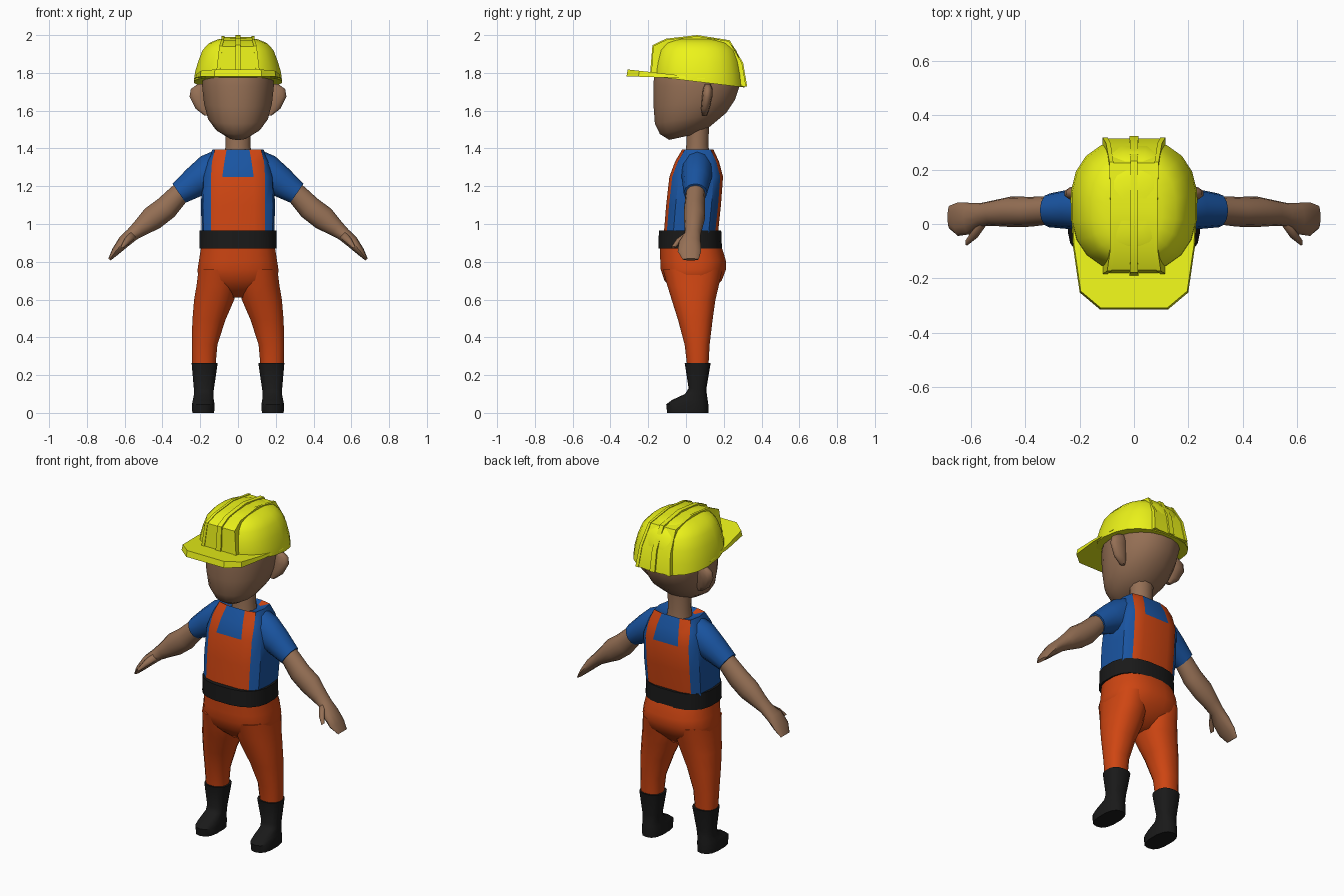
import bpy, bmesh
from math import cos, sin, pi, radians, hypot


def mat(name, rgb):
    m = bpy.data.materials.new(name)
    m.diffuse_color = (*rgb, 1)
    return m


SKIN = mat("skin", (0.30, 0.16, 0.09))
ORANGE = mat("orange", (0.62, 0.06, 0.006))
BLUE = mat("blue", (0.01, 0.09, 0.36))
BLACK = mat("black", (0.01, 0.01, 0.01))
YELLOW = mat("yellow", (0.84, 0.90, 0.01))


def skin_rings(name, rings, mats, angle=40, pick=None):
    """Bridge equal-length point rings, cap both ends; pick(i, j) chooses the material."""
    bm = bmesh.new()
    rows = [[bm.verts.new(p) for p in r] for r in rings]
    n = len(rows[0])
    for i in range(len(rows) - 1):
        for j in range(n):
            k = (j + 1) % n
            f = bm.faces.new((rows[i][j], rows[i][k], rows[i + 1][k], rows[i + 1][j]))
            f.material_index = pick(i, j) if pick else 0
    bm.faces.new(rows[0])
    bm.faces.new(rows[-1])
    bmesh.ops.recalc_face_normals(bm, faces=bm.faces)
    me = bpy.data.meshes.new(name)
    bm.to_mesh(me)
    bm.free()
    for m in mats:
        me.materials.append(m)
    o = bpy.data.objects.new(name, me)
    bpy.context.collection.objects.link(o)
    bpy.ops.object.select_all(action='DESELECT')
    o.select_set(True)
    bpy.context.view_layer.objects.active = o
    bpy.ops.object.shade_smooth_by_angle(angle=radians(angle))
    return o


def loft(name, specs, m, n=16, power=2.0, s=1, angle=40):
    """Rings (z, x0, x1, y0, y1[, slope]) stacked in z; slope tilts a ring along y."""
    def sup(v):
        return (1 if v >= 0 else -1) * abs(v) ** (2 / power)
    rings = []
    for z, x0, x1, y0, y1, *sl in specs:
        ring = []
        for j in range(n):
            a = 2 * pi * (j + 0.5) / n
            dy = sup(sin(a)) * (y1 - y0) / 2
            ring.append((s * ((x0 + x1) / 2 + sup(cos(a)) * (x1 - x0) / 2),
                         (y0 + y1) / 2 + dy, z + (sl[0] if sl else 0) * dy))
        rings.append(ring)
    return skin_rings(name, rings, [m], angle)


def tube(name, pts, m, s=1, n=12):
    """Limb through (x, y, z, radius across, radius in y)."""
    rings = []
    for i, (x, y, z, r, ry) in enumerate(pts):
        a, b = pts[max(i - 1, 0)], pts[min(i + 1, len(pts) - 1)]
        tx, tz = b[0] - a[0], b[2] - a[2]
        d = hypot(tx, tz)
        rings.append([(s * (x - tz / d * r * cos(2 * pi * j / n)), y + ry * sin(2 * pi * j / n),
                       z + tx / d * r * cos(2 * pi * j / n)) for j in range(n)])
    return skin_rings(name, rings, [m], 50)


# Head and neck
loft("head", [(1.465, -.055, .055, -.09, .09, .22), (1.505, -.12, .12, -.14, .15, .2),
              (1.56, -.16, .16, -.167, .215, .15), (1.64, -.182, .182, -.174, .262, .08),
              (1.73, -.192, .192, -.176, .286), (1.85, -.185, .185, -.165, .275),
              (1.93, -.12, .12, -.1, .2)], SKIN, 20, 2.15, angle=60)
loft("neck", [(1.35, -.075, .075, -.01, .13), (1.42, -.068, .068, 0, .12),
              (1.53, -.07, .07, 0, .125)], SKIN, 12)

# Torso: shirt with bib and straps picked out by column
def torso_ring(z, hx, yf, yb, xi, xo):
    half = [(0, yf), (xi, yf), (xo, yf + .015), (hx * .95, yf + .05), (hx, (yf + yb) / 2),
            (hx * .95, yb - .05), (xo, yb - .015), (xi, yb), (0, yb)]
    return [(x, y, z) for x, y in half] + [(-x, y, z) for x, y in half[-2:0:-1]]


def torso_mat(i, j):
    k = min(j, 15 - j)
    return 1 if k in (1, 6) or (k in (0, 7) and i < 2) else 0


skin_rings("shirt_and_bib", [torso_ring(*r) for r in [
    (.94, .192, -.118, .168, .085, .142), (1.10, .196, -.105, .185, .085, .143),
    (1.25, .190, -.088, .196, .083, .143), (1.33, .168, -.058, .175, .072, .138),
    (1.395, .135, -.02, .145, .06, .122), (1.375, .082, .005, .125, .05, .07)]],
    [BLUE, ORANGE], 40, torso_mat)

# Belt and hips
loft("belt", [(.87, -.207, .207, -.148, .192), (.965, -.205, .205, -.145, .188)], BLACK, 20, 2.6)
loft("trouser_seat", [(.61, -.05, .05, -.02, .10), (.66, -.15, .15, -.08, .15),
                      (.70, -.213, .213, -.115, .19), (.76, -.216, .216, -.136, .214),
                      (.81, -.208, .208, -.138, .212), (.88, -.197, .197, -.14, .19)],
     ORANGE, 20, 2.5, angle=60)

# Raised helmet band: a strip running front to back over the dome
BAND = [(-.180, 1.80, .112), (-.170, 1.94, .096), (-.10, 1.973, .086), (.06, 1.990, .084),
        (.225, 1.965, .088), (.293, 1.85, .10), (.314, 1.728, .112)]


def band(name, f0, f1, grow):
    rings = []
    for y, z, w in BAND:
        dy, dz = y - .06, z - 1.75
        d = hypot(dy, dz)
        o, i = 1 + grow / d, 1 - .05 / d
        rings.append([(w * f0, .06 + dy * o, 1.75 + dz * o), (w * f1, .06 + dy * o, 1.75 + dz * o),
                      (w * f1, .06 + dy * i, 1.75 + dz * i), (w * f0, .06 + dy * i, 1.75 + dz * i)])
    skin_rings(name, rings, [YELLOW], 30)


# Helmet
loft("helmet_dome", [(1.752, -.235, .235, -.175, .312, -.12), (1.80, -.23, .23, -.174, .305, -.07),
                     (1.86, -.213, .213, -.166, .29), (1.92, -.19, .19, -.15, .268),
                     (1.958, -.155, .155, -.12, .23), (1.978, -.105, .105, -.075, .175),
                     (1.985, -.05, .05, -.02, .12)], YELLOW, 20, 2.4)
band("helmet_band", -1, 1, 0)
band("helmet_rib_centre", -.15, .15, .010)
for s in (1, -1):
    band("helmet_rib_side", s * .86, s * 1.03, .004)
half = [(.125, -.315), (.20, -.252), (.225, -.08), (.234, .10)]
outline = half + [(-x, y) for x, y in reversed(half)]
skin_rings("helmet_brim", [[(x, y, 1.782 - .035 * (y + .315)) for x, y in outline],
                           [(x * .98, y * .98, 1.818 - .11 * (y + .315)) for x, y in outline]],
           [YELLOW], 30)

# Paired parts
for s, side in ((1, "left"), (-1, "right")):
    loft(side + "_ear", [(1.575, .15, .18, .085, .11), (1.61, .14, .226, .08, .125),
                         (1.675, .15, .259, .085, .14), (1.715, .15, .252, .09, .14),
                         (1.74, .16, .215, .10, .13)], SKIN, 10, s=s, angle=60)
    tube(side + "_sleeve", [(.09, .06, 1.295, .10, .08), (.15, .058, 1.27, .10, .085),
                            (.225, .055, 1.223, .082, .075), (.312, .05, 1.163, .061, .062)], BLUE, s)
    tube(side + "_arm", [(.27, .05, 1.195, .05, .05), (.315, .05, 1.155, .056, .052),
                         (.38, .045, 1.085, .064, .055), (.453, .045, 1.03, .065, .056),
                         (.518, .04, .978, .046, .047), (.56, .035, .945, .036, .043),
                         (.605, .02, .905, .033, .058), (.648, .018, .855, .022, .062),
                         (.680, .025, .812, .008, .042)], SKIN, s)
    tube(side + "_thumb", [(.555, .01, .945, .022, .02), (.585, -.035, .912, .018, .02),
                           (.615, -.068, .876, .008, .012)], SKIN, s, 8)
    loft(side + "_trouser_leg", [(.25, .118, .243, .005, .12), (.36, .108, .246, -.008, .126),
                                 (.49, .066, .243, -.043, .142), (.60, .018, .234, -.078, .158),
                                 (.67, .002, .222, -.100, .175), (.76, .002, .21, -.125, .195)],
         ORANGE, 16, 2.3, s, 60)
    loft(side + "_boot", [(0, .125, .243, -.10, .118), (.045, .123, .245, -.105, .118),
                          (.068, .127, .24, -.075, .115), (.10, .13, .234, -.005, .11),
                          (.13, .126, .235, .014, .108), (.265, .106, .247, -.007, .131)],
         BLACK, 14, 2.6, s)
